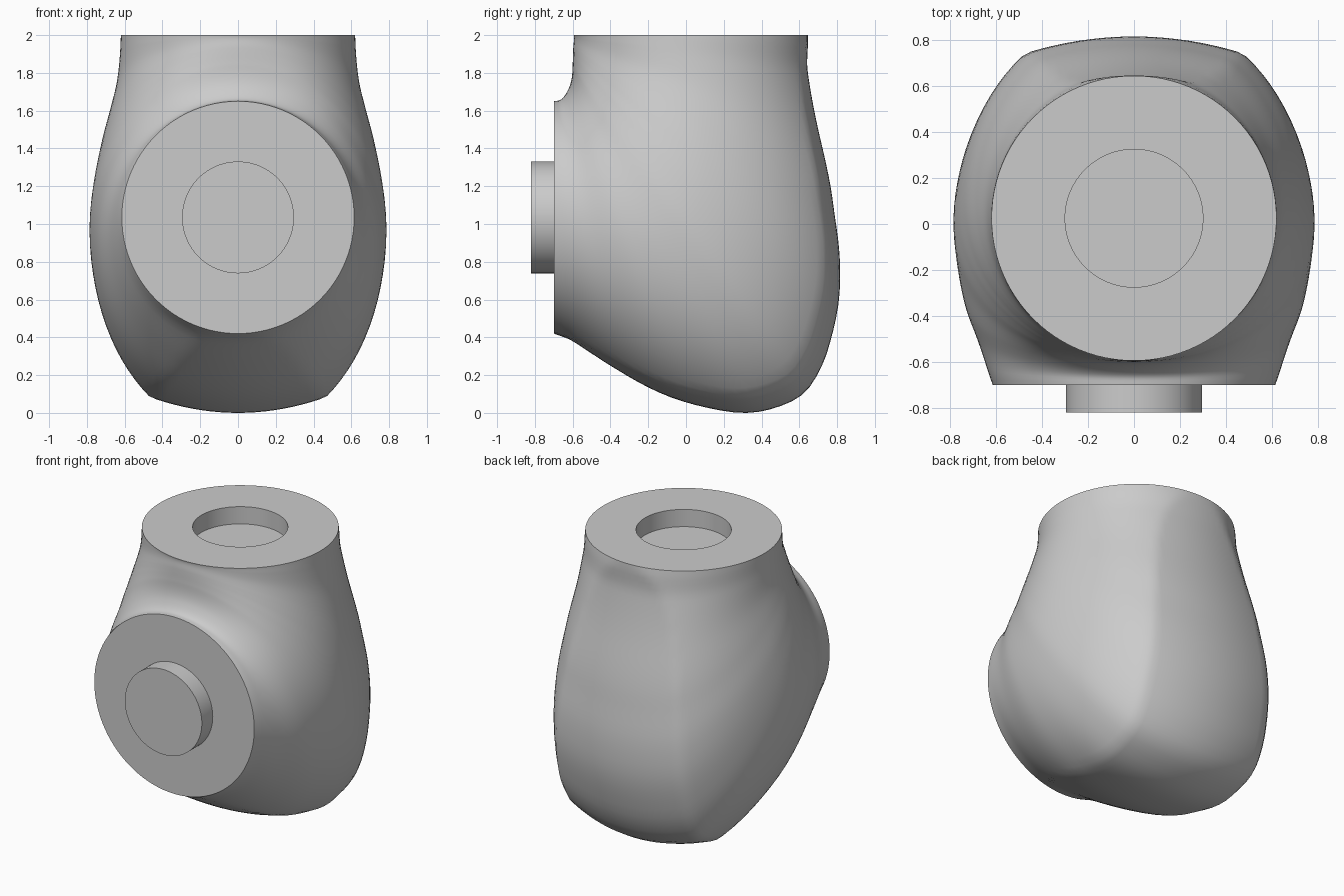
import bpy, bmesh, math
from mathutils import Vector

cube = bpy.data.objects.get("Cube")
if cube:
    bpy.data.objects.remove(cube, do_unlink=True)

# Single colour
grey = bpy.data.materials.new("plain_grey")
grey.use_nodes = True
grey.diffuse_color = (0.6, 0.6, 0.6, 1)
grey.node_tree.nodes["Principled BSDF"].inputs["Base Color"].default_value = (0.6, 0.6, 0.6, 1)

SIDES = 96
STEPS = 60
PIVOT_Y, PIVOT_Z = -0.7, 2.0      # cross-sections fan out around this line

# Side profiles of the elbow as (y, z), and half widths as (angle, width)
OUTER = [(0.645, 2), (0.645, 1.8), (0.7, 1.5), (0.78, 1.1), (0.815, 0.8), (0.81, 0.6),
         (0.77, 0.4), (0.72, 0.25), (0.62, 0.1), (0.45, 0.02), (0.3, 0), (0.1, 0.03),
         (-0.1, 0.09), (-0.4, 0.25), (-0.6, 0.38), (-0.7, 0.42)]
INNER = [(-0.595, 2), (-0.597, 1.93), (-0.6, 1.85), (-0.62, 1.72), (-0.66, 1.66), (-0.7, 1.65)]
WIDTH = [(0, 0.62), (10, 0.627), (20, 0.645), (30, 0.685), (40, 0.735), (50, 0.775),
         (57, 0.785), (70, 0.745), (80, 0.675), (90, 0.615)]


def to_polar(points):
    """Turn (y, z) points into (angle, radius) about the pivot."""
    return [(math.degrees(math.atan2(PIVOT_Z - z, y - PIVOT_Y)),
             math.hypot(PIVOT_Z - z, y - PIVOT_Y)) for y, z in points]


def smooth_value(table, a):
    """Cubic interpolation through a table of (angle, value)."""
    last = len(table) - 1
    i = max(j for j in range(last) if table[j][0] <= a + 1e-6)

    def slope(j):
        (a0, v0), (a1, v1) = table[max(j - 1, 0)], table[min(j + 1, last)]
        return (v1 - v0) / (a1 - a0)

    (a0, v0), (a1, v1) = table[i], table[i + 1]
    h = a1 - a0
    t = (a - a0) / h
    return ((2 * t**3 - 3 * t**2 + 1) * v0 + (t**3 - 2 * t**2 + t) * h * slope(i)
            + (3 * t**2 - 2 * t**3) * v1 + (t**3 - t**2) * h * slope(i + 1))


def elbow_section(angle):
    """Oval section whose outer end is trimmed by a shallower arc."""
    inner = smooth_value(to_polar(INNER), angle)
    outer = smooth_value(to_polar(OUTER), angle)
    width = smooth_value(WIDTH, angle)
    rad = math.radians(angle)
    mid, half = (inner + outer) / 2, (outer - inner) / 2
    stretch = 1 + 0.17 * math.sin(2 * rad)
    ring = []
    for i in range(SIDES):
        t = math.tau * i / SIDES
        x = width * math.sin(t)
        c = math.cos(t)
        r = mid + half * c * (stretch if c > 0 else 1)
        r = min(r, outer - 0.43 * x * x)
        ring.append(Vector((x, PIVOT_Y + r * math.cos(rad), PIVOT_Z - r * math.sin(rad))))
    return ring


def flat_ring(radius, y, z):
    """Horizontal circle, in step with the elbow sections."""
    return [Vector((radius * math.sin(math.tau * i / SIDES),
                    y + radius * math.cos(math.tau * i / SIDES), z)) for i in range(SIDES)]


def upright_ring(radius, y, z):
    """Circle facing the front, in step with the elbow sections."""
    return [Vector((radius * math.sin(math.tau * i / SIDES), y,
                    z - radius * math.cos(math.tau * i / SIDES))) for i in range(SIDES)]


def loft(name, rings):
    """Skin a chain of rings and close both ends."""
    bm = bmesh.new()
    loops = [[bm.verts.new(p) for p in ring] for ring in rings]
    for a, b in zip(loops, loops[1:]):
        for i in range(SIDES):
            j = (i + 1) % SIDES
            bm.faces.new((a[i], a[j], b[j], b[i]))
    bm.faces.new(loops[0])
    bm.faces.new(loops[-1])
    bmesh.ops.recalc_face_normals(bm, faces=bm.faces)
    mesh = bpy.data.meshes.new(name)
    bm.to_mesh(mesh)
    bm.free()
    obj = bpy.data.objects.new(name, mesh)
    bpy.context.collection.objects.link(obj)
    mesh.materials.append(grey)
    bpy.ops.object.select_all(action='DESELECT')
    obj.select_set(True)
    bpy.context.view_layer.objects.active = obj
    bpy.ops.object.shade_smooth_by_angle(angle=math.radians(40))
    return obj


# Elbow housing with a round socket sunk into its top face
socket = [flat_ring(0.3, 0.025, 1.88), flat_ring(0.3, 0.025, 2.0)]
sections = [elbow_section(90 * k / STEPS) for k in range(STEPS + 1)]
loft("elbow_housing", socket + sections)

# Round peg on the front face
loft("front_peg", [upright_ring(0.296, -0.69, 1.035), upright_ring(0.296, -0.82, 1.035)])
